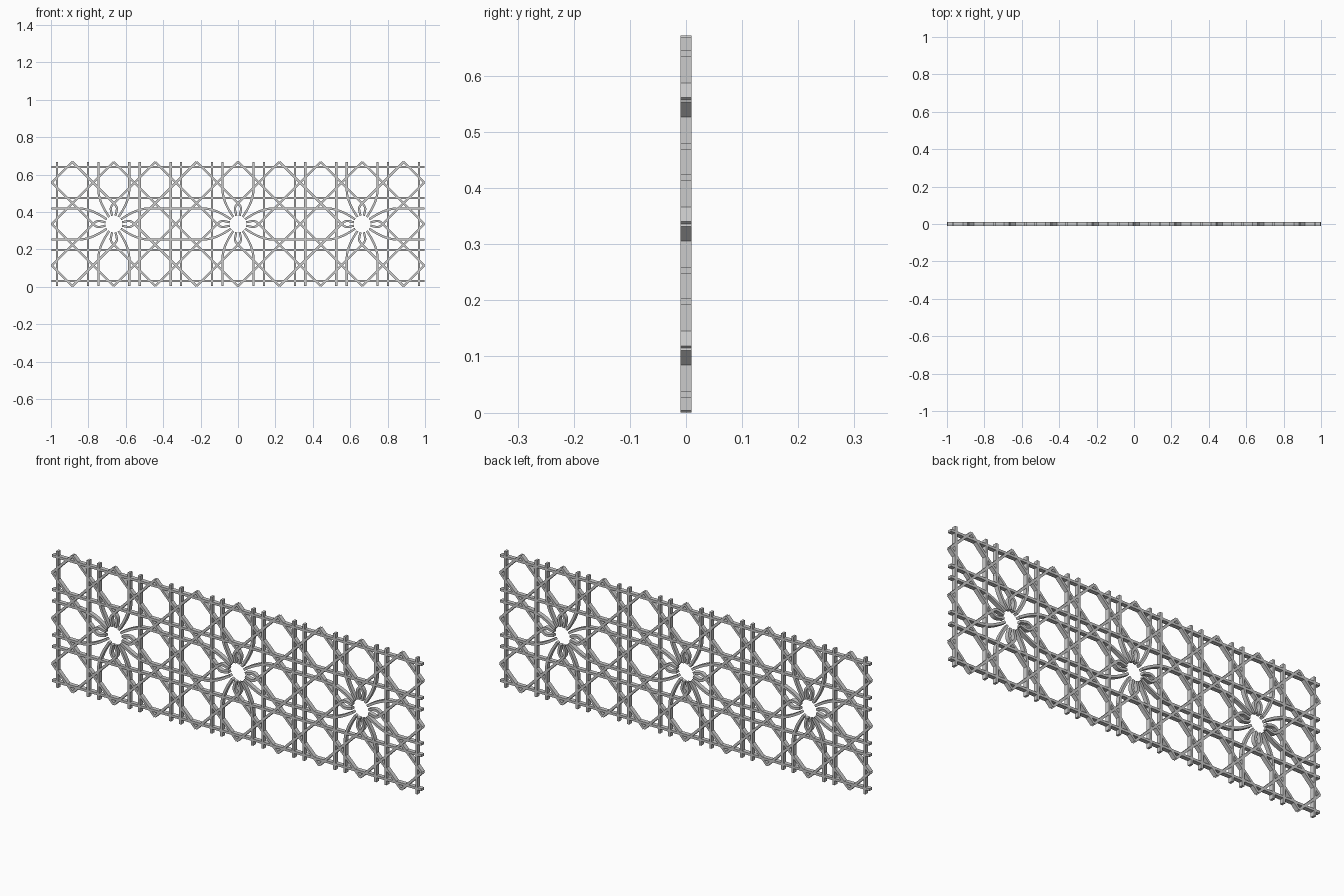
import bpy, bmesh, math
from mathutils import Vector

if "Cube" in bpy.data.objects:
    bpy.data.objects.remove(bpy.data.objects["Cube"])

P = 0.2213            # cell pitch
OFF = 0.0828          # offset of paired straight bars from cell centre
W, D = 0.0058, 0.0102 # half width and half depth of every bar
CZ = 0.336            # centre height
BEND = 0.185          # where straight bars start curving into a rosette
X_END, Z_END = 4.5 * P, 1.5 * P
ROSETTES = (-3 * P, 0.0, 3 * P)


def bar(bm, pts):
    """Sweep a flat rectangular section along a path in the x-z plane."""
    pts = [Vector(p) for p in pts]
    rings = []
    for i, p in enumerate(pts):
        a = (p - pts[i - 1]).normalized() if i else None
        b = (pts[i + 1] - p).normalized() if i < len(pts) - 1 else None
        t = ((a or b) + (b or a)).normalized()
        n = Vector((-t.y, t.x)) * W / max(0.5, t.dot(a or b))
        rings.append([bm.verts.new((p.x + s * n.x, y, p.y + s * n.y + CZ))
                      for s, y in ((1, -D), (-1, -D), (-1, D), (1, D))])
    for r, q in zip(rings, rings[1:]):
        for k in range(4):
            bm.faces.new((r[k], r[(k + 1) % 4], q[(k + 1) % 4], q[k]))
    bm.faces.new(rings[0])
    bm.faces.new(rings[-1][::-1])


def make(name, paths):
    bm = bmesh.new()
    for p in paths:
        bar(bm, p)
    bmesh.ops.recalc_face_normals(bm, faces=bm.faces)
    me = bpy.data.meshes.new(name)
    bm.to_mesh(me)
    bm.free()
    bpy.context.collection.objects.link(bpy.data.objects.new(name, me))


def bezier(a, b, c, d, n=8):
    a, b, c, d = map(Vector, (a, b, c, d))
    return [a * (1 - t) ** 3 + b * 3 * t * (1 - t) ** 2 + c * 3 * t * t * (1 - t) + d * t ** 3
            for t in (i / n for i in range(n + 1))]


def radial(r, deg):
    return (r * math.sin(math.radians(deg)), r * math.cos(math.radians(deg)))


# straight horizontal bars; the middle row is broken at the rosettes
horizontal = []
for row in (-1, 0, 1):
    for s in (-OFF, OFF):
        z = row * P + s
        cuts = [-X_END]
        if row == 0:
            for cx in ROSETTES:
                cuts += [cx - BEND, cx + BEND]
        cuts.append(X_END)
        for a, b in zip(cuts[::2], cuts[1::2]):
            horizontal.append([(a, z), (b, z)])
make("horizontal_bars", horizontal)

# straight vertical bars; rosette columns are broken in the middle
vertical = []
for col in range(-4, 5):
    for s in (-OFF, OFF):
        x = col * P + s
        if col in (-3, 0, 3):
            vertical += [[(x, -Z_END), (x, -BEND)], [(x, BEND), (x, Z_END)]]
        else:
            vertical.append([(x, -Z_END), (x, Z_END)])
make("vertical_bars", vertical)

# diamond of diagonal bars in each cell without a rosette
diagonal = []
h = P / 2
for col in range(-4, 5):
    for row in (-1, 0, 1):
        if row == 0 and col in (-3, 0, 3):
            continue
        x, z = col * P, row * P
        for sx in (-1, 1):
            for sz in (-1, 1):
                diagonal.append([(x + sx * h, z), (x, z + sz * h)])
make("diagonal_bars", diagonal)

# rosettes: sixteen strands curving in to an open round centre
outer = bezier((OFF, BEND), (OFF, 0.13), radial(0.095, 33.75), radial(0.045, 33.75))
leaf = bezier((0, h), (0.026, h - 0.026), radial(0.078, 11.25), radial(0.045, 11.25))
for name, cx in zip(("rosette_left", "rosette_middle", "rosette_right"), ROSETTES):
    strands = []
    for path in (outer, leaf):
        for sx in (-1, 1):
            for sz in (-1, 1):
                strands.append([(cx + sx * p.x, sz * p.y) for p in path])
                strands.append([(cx + sx * p.y, sz * p.x) for p in path])
    make(name, strands)
